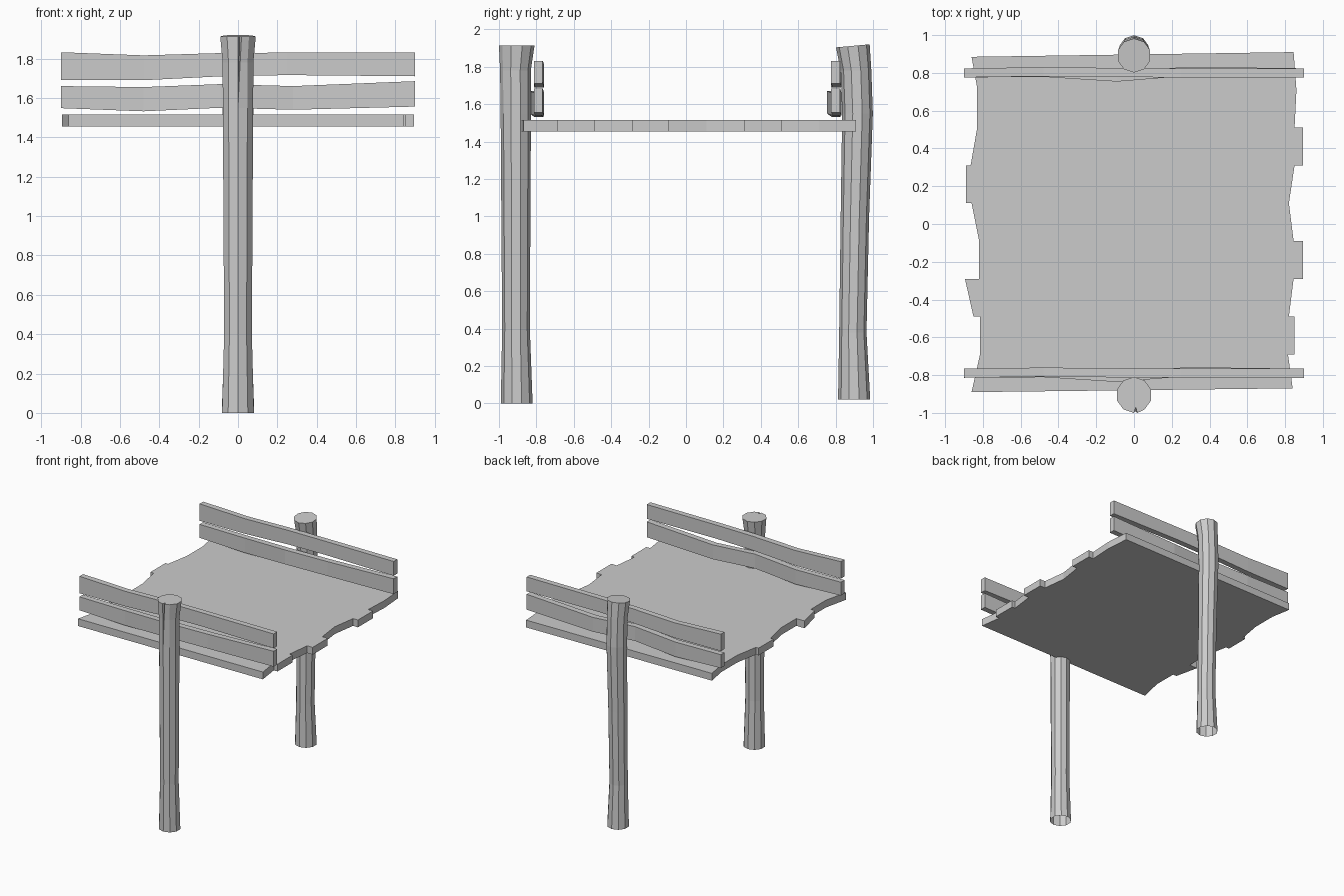
import bpy, bmesh
from math import sin, cos, radians

if "Cube" in bpy.data.objects:
    bpy.data.objects.remove(bpy.data.objects["Cube"])


def finish(name, bm):
    bmesh.ops.remove_doubles(bm, verts=bm.verts, dist=0.0005)
    bmesh.ops.recalc_face_normals(bm, faces=bm.faces)
    mesh = bpy.data.meshes.new(name)
    bm.to_mesh(mesh)
    bm.free()
    obj = bpy.data.objects.new(name, mesh)
    bpy.context.collection.objects.link(obj)
    return obj


def loft(bm, rings, cap_start=True):
    """Skin a list of equal-length point rings and cap the ends."""
    vs = [[bm.verts.new(p) for p in ring] for ring in rings]
    n = len(vs[0])
    for a, b in zip(vs, vs[1:]):
        for i in range(n):
            j = (i + 1) % n
            bm.faces.new((a[i], a[j], b[j], b[i]))
    bm.faces.new(vs[-1])
    if cap_start:
        bm.faces.new(vs[0])


def post(name, sections, facing, tilt=0.0):
    """Ten-sided log, open below, with a crack on the outer side.
    sections: z, centre y, radius, crack width."""
    rings = []
    for k, (z, cy, r, crack) in enumerate(sections):
        ring = [(0, -r, z), (crack * 0.5, -r + crack * 1.6, z), (crack, -r, z)]
        for i in range(1, 10):
            a = radians(-90 + 36 * i)
            ring.append((r * cos(a), r * sin(a), z))
        slope = tilt if k == len(sections) - 1 else 0
        rings.append([(x * -facing, cy + y * -facing, h + slope * y * -facing)
                      for x, y, h in ring])
    bm = bmesh.new()
    loft(bm, rings, cap_start=False)
    return finish(name, bm)


# Posts
post("front_post", [(0, -0.905, 0.085, 0), (0.4, -0.909, 0.074, 0),
                    (1.55, -0.91, 0.081, 0), (1.78, -0.912, 0.082, 0.011),
                    (1.913, -0.905, 0.095, 0.018)], -1)
post("back_post", [(0.02, 0.899, 0.086, 0), (0.38, 0.892, 0.073, 0),
                   (1.0, 0.903, 0.076, 0), (1.55, 0.917, 0.082, 0),
                   (1.78, 0.909, 0.082, 0), (1.912, 0.892, 0.09, 0)], 1, 0.09)

# Plank deck: one slab with ragged ends
left = [(-0.86, 0.885), (-0.83, 0.72), (-0.83, 0.51), (-0.865, 0.31), (-0.89, 0.31),
        (-0.89, 0.11), (-0.86, 0.11), (-0.82, -0.09), (-0.82, -0.29), (-0.895, -0.29),
        (-0.85, -0.49), (-0.815, -0.49), (-0.815, -0.69), (-0.86, -0.89)]
right = [(0.84, -0.87), (0.815, -0.69), (0.85, -0.69), (0.85, -0.49), (0.82, -0.49),
         (0.845, -0.29), (0.895, -0.29), (0.895, -0.09), (0.845, -0.09), (0.82, 0.11),
         (0.85, 0.31), (0.895, 0.31), (0.895, 0.51), (0.85, 0.51), (0.86, 0.71),
         (0.845, 0.91)]
bm = bmesh.new()
loft(bm, [[(x, y, z) for x, y in left + right] for z in (1.455, 1.516)])
finish("deck", bm)

# Side rails: x, y offset, low z, high z
rails = {
    "upper_rail": [(-0.9, 0, 1.69, 1.832), (-0.48, 0.006, 1.69, 1.816),
                   (-0.08, 0.002, 1.71, 1.828), (0.25, 0, 1.716, 1.83),
                   (0.9, 0, 1.71, 1.83)],
    "lower_rail": [(-0.9, 0, 1.548, 1.66), (-0.48, 0.003, 1.532, 1.655),
                   (-0.09, -0.022, 1.55, 1.67), (0.28, 0.008, 1.54, 1.66),
                   (0.9, 0, 1.556, 1.685)],
}
for side, cy in (("front", -0.79), ("back", 0.80)):
    for name, sections in rails.items():
        bm = bmesh.new()
        loft(bm, [[(x, cy + dy - 0.024, lo), (x, cy + dy + 0.024, lo),
                   (x, cy + dy + 0.024, hi), (x, cy + dy - 0.024, hi)]
                  for x, dy, lo, hi in sections])
        finish(side + "_" + name, bm)
